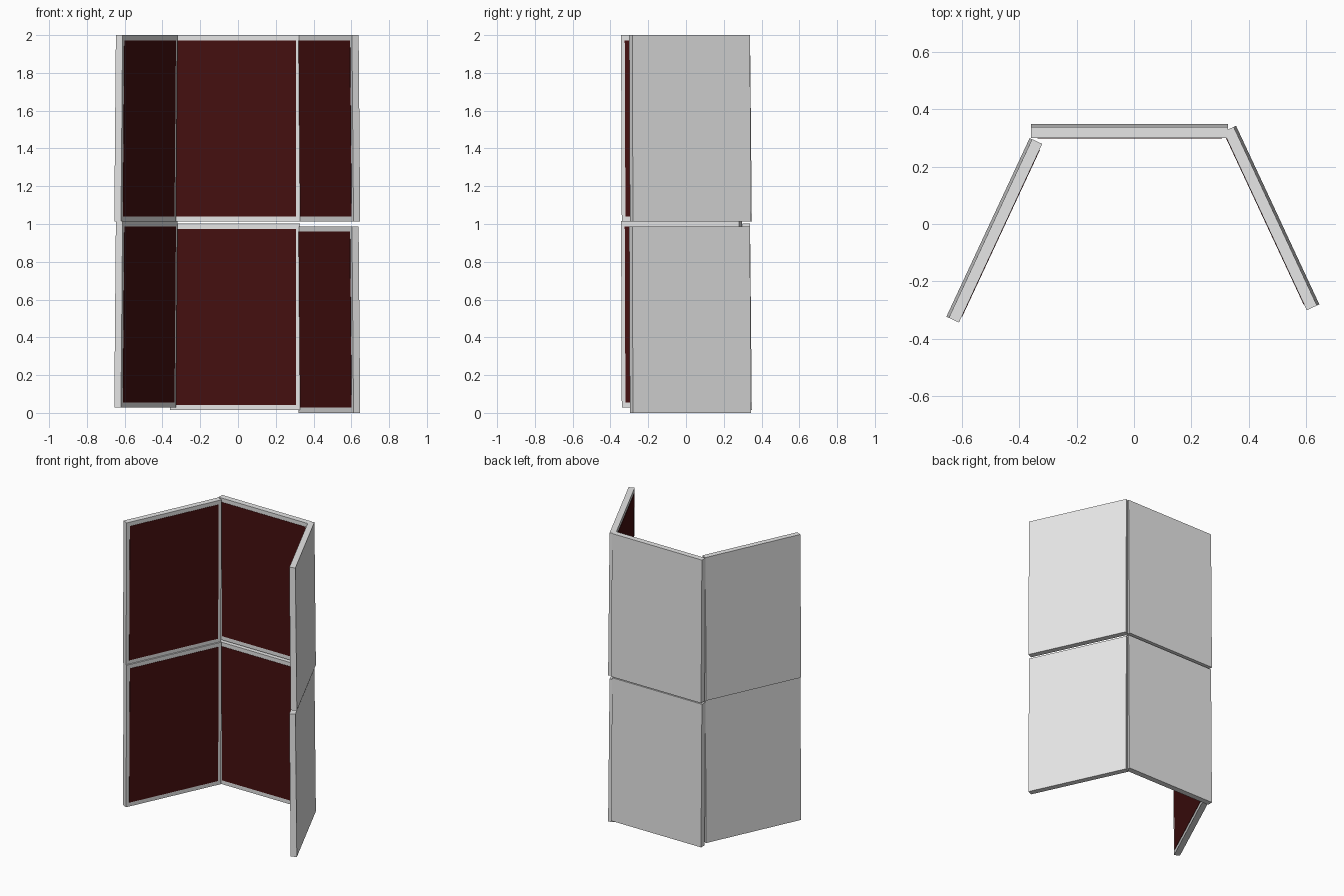
import bpy, math
from mathutils import Matrix, Vector

if "Cube" in bpy.data.objects:
    bpy.data.objects.remove(bpy.data.objects["Cube"])

W, T, H = 0.688, 0.039, 0.987      # panel width, thickness, height
LEAN = 0.0095                      # each panel leans slightly inwards at the top


def material(name, rgb):
    m = bpy.data.materials.new(name)
    m.diffuse_color = (*rgb, 1)
    m.use_nodes = True
    m.node_tree.nodes["Principled BSDF"].inputs["Base Color"].default_value = m.diffuse_color
    return m


grey = material("light grey", (0.8, 0.8, 0.8))
red = material("dark red", (0.06, 0.005, 0.005))


def box(name, size, centre, matrix, mat):
    bpy.ops.mesh.primitive_cube_add(size=1)
    ob = bpy.context.object
    ob.name = name
    ob.data.transform(matrix @ Matrix.Translation(Vector(centre)) @ Matrix.Diagonal((*size, 1)))
    ob.data.materials.append(mat)


def panel(name, x, y, z, angle):
    # local +y is the outer side; the red sheet lies on the inner side
    m = (Matrix.Translation((x, y, z)) @ Matrix.Rotation(math.radians(angle), 4, 'Z')
         @ Matrix.Rotation(LEAN, 4, 'X'))
    box(name + "_board", (W, T, H), (0, 0, H / 2), m, grey)
    box(name + "_red_sheet", (W - 0.045, 0.004, H - 0.055), (0, -T / 2, H / 2), m, red)


# three columns: name, base x, base y, turn, height of the lower panel's foot
columns = [("left", -0.492, -0.020, 65, 0.028),
           ("middle", -0.015, 0.329, 0, 0.015),
           ("right", 0.484, 0.023, -65, 0.0)]
for name, x, y, angle, foot in columns:
    panel(name + "_lower", x, y, foot, angle)
    panel(name + "_upper", x, y, 2 - H, angle)
